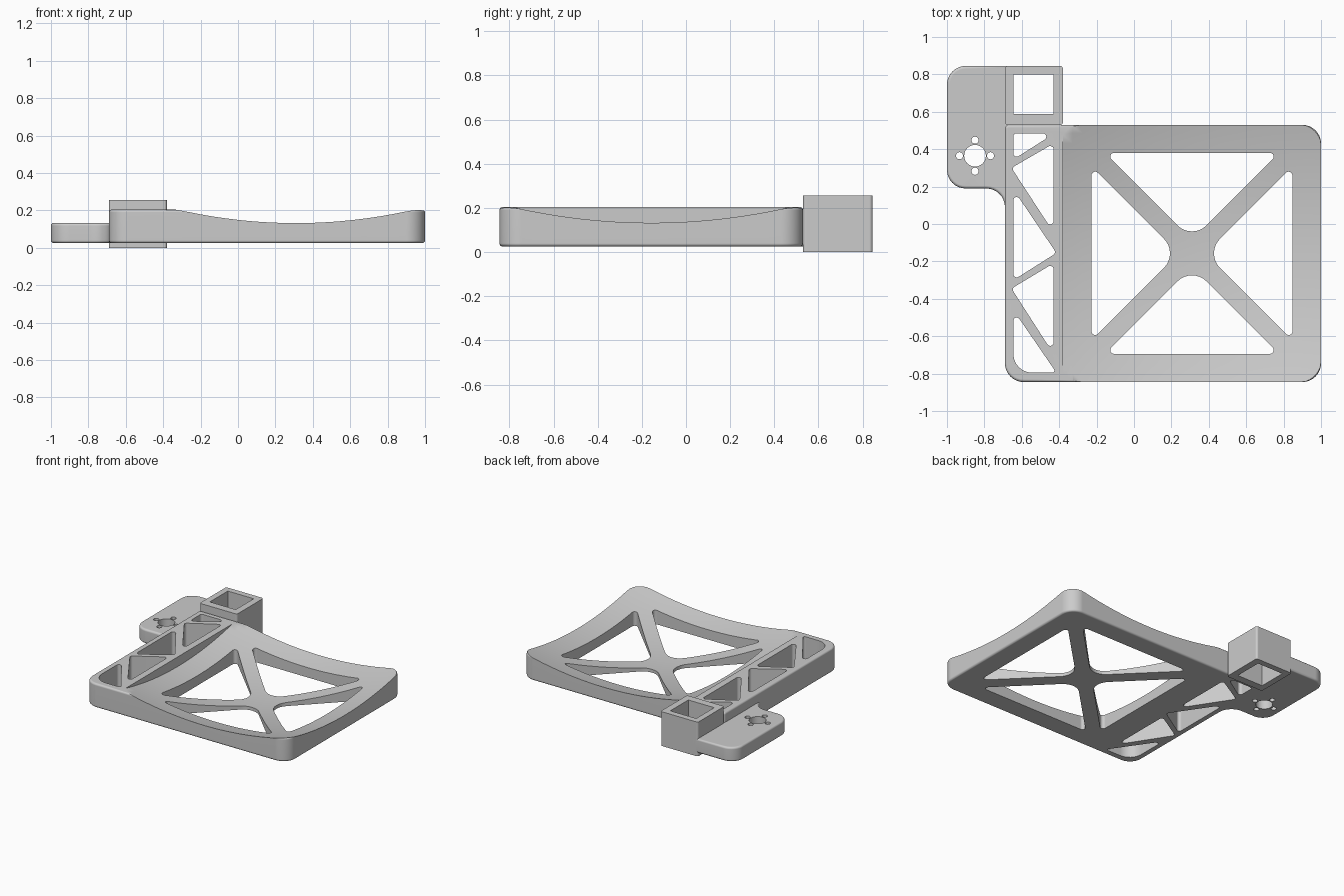
import bpy, bmesh, math
from mathutils import Vector, Matrix

cube = bpy.data.objects.get("Cube")
if cube:
    bpy.data.objects.remove(cube, do_unlink=True)

GREY = (0.6, 0.6, 0.6, 1)
grey = bpy.data.materials.new("plain grey")
grey.use_nodes = True
grey.diffuse_color = GREY
grey.node_tree.nodes["Principled BSDF"].inputs["Base Color"].default_value = GREY


def rounded(corners, steps=8):
    """Outline from (x, y, radius) corners."""
    pts = []
    n = len(corners)
    for i, (x, y, r) in enumerate(corners):
        p = Vector((x, y))
        if r == 0:
            pts.append(p)
            continue
        a = (Vector(corners[i - 1][:2]) - p).normalized()
        b = (Vector(corners[(i + 1) % n][:2]) - p).normalized()
        half = a.angle(b) / 2
        t = r / math.tan(half)
        c = p + (a + b).normalized() * (r / math.sin(half))
        start = p + a * t - c
        sweep = math.pi - 2 * half
        if start.x * (p + b * t - c).y - start.y * (p + b * t - c).x < 0:
            sweep = -sweep
        pts += [c + Matrix.Rotation(sweep * k / steps, 2) @ start for k in range(steps + 1)]
    return pts


def rect(x0, x1, y0, y1, r):
    return rounded([(x0, y0, r), (x1, y0, r), (x1, y1, r), (x0, y1, r)])


def circle(x, y, r, n=32):
    return [Vector((x + r * math.cos(k * math.tau / n), y + r * math.sin(k * math.tau / n)))
            for k in range(n)]


def prisms(name, outlines, z0, z1, bevel=0):
    """One object holding an extruded prism for each outline."""
    bm = bmesh.new()
    for pts in outlines:
        low = [bm.verts.new((p.x, p.y, z0)) for p in pts]
        high = [bm.verts.new((p.x, p.y, z1)) for p in pts]
        bm.faces.new(low)
        bm.faces.new(high)
        for i in range(len(pts)):
            bm.faces.new((low[i - 1], low[i], high[i], high[i - 1]))
    bmesh.ops.recalc_face_normals(bm, faces=bm.faces[:])
    if bevel:
        rim = [e for e in bm.edges if abs(e.verts[0].co.z - e.verts[1].co.z) < 1e-5]
        bmesh.ops.bevel(bm, geom=rim, offset=bevel, segments=3, profile=0.5,
                        affect='EDGES', clamp_overlap=False)
    return to_object(name, bm)


def to_object(name, bm):
    me = bpy.data.meshes.new(name)
    bm.to_mesh(me)
    bm.free()
    me.materials.append(grey)
    ob = bpy.data.objects.new(name, me)
    bpy.context.collection.objects.link(ob)
    return ob


def cut(ob, cutter):
    mod = ob.modifiers.new("cut", 'BOOLEAN')
    mod.operation = 'DIFFERENCE'
    mod.solver = 'EXACT'
    mod.object = cutter
    bpy.context.view_layer.update()
    done = bpy.data.meshes.new_from_object(ob.evaluated_get(bpy.context.evaluated_depsgraph_get()))
    ob.modifiers.clear()
    ob.data = done
    bpy.data.objects.remove(cutter, do_unlink=True)


def finish(ob):
    bpy.ops.object.select_all(action='DESELECT')
    ob.select_set(True)
    bpy.context.view_layer.objects.active = ob
    bpy.ops.object.shade_smooth_by_angle(angle=math.radians(35))
    ob.modifiers.new("even shading", 'WEIGHTED_NORMAL').keep_sharp = True


BOTTOM, TOP = 0.025, 0.205
CX, CY = 0.31, -0.157

# Main frame: tray and truss rail in one slab
frame = prisms("tray_frame", [rounded([(-0.69, -0.845, 0.1), (1, -0.845, 0.1),
                                       (1, 0.53, 0.1), (-0.69, 0.53, 0.02)])],
               BOTTOM, TOP, 0.015)

# Shallow bowl cut into the tray side
bm = bmesh.new()
bmesh.ops.create_cube(bm, size=1)
bmesh.ops.subdivide_edges(bm, edges=bm.edges[:], cuts=27, use_grid_fill=True)
for v in bm.verts:
    t = v.co.z + 0.5
    x = -0.38 + (v.co.x + 0.5) * 1.45
    y = CY + v.co.y * 1.5
    floor = 0.047 + 0.18 * ((x - CX) ** 2 + (y - CY) ** 2)
    v.co = (x, y, floor * (1 - t) + 0.6 * t)
cut(frame, to_object("bowl_cutter", bm))

# Four triangular windows leaving a cross brace
windows = []
for k in range(4):
    turn = Matrix.Rotation(k * math.pi / 2, 2)
    tri = [(-0.465, 0.537, 0.02), (0, 0.072, 0.11), (0.465, 0.537, 0.02)]
    windows.append([turn @ p + Vector((CX, CY)) for p in rounded(tri)])

# Zigzag windows in the truss rail
L, R, r = -0.645, -0.43, 0.018
rail = [
    [(L, 0.485, r), (L, 0.345, r), (-0.425, 0.485, r)],
    [(R, 0.43, r), (R, -0.045, r), (-0.655, 0.3, r)],
    [(L, 0.185, r), (L, -0.3, r), (-0.415, -0.155, r)],
    [(R, -0.21, r), (R, -0.695, r), (-0.655, -0.345, r)],
    [(L, -0.46, r), (L, -0.795, 0.1), (-0.415, -0.795, 0.012)],
]
windows += [rounded(c, 6) for c in rail]
cut(frame, prisms("window_cutter", windows, -0.2, 0.5))
finish(frame)

# Square socket, open through
socket = prisms("square_socket", [rect(-0.69, -0.38, 0.53, 0.845, 0.015)], 0, 0.257)
cut(socket, prisms("socket_cutter", [rect(L, R, 0.587, 0.8, 0)], -0.2, 0.5))
finish(socket)

# Side mounting plate with a hub hole and four screw holes
plate = prisms("mounting_plate", [rounded([
    (-1, 0.845, 0.1), (-1, 0.19, 0.1), (-0.69, 0.19, 0.1), (-0.69, 0.05, 0),
    (-0.655, 0.05, 0), (-0.655, 0.845, 0)])], BOTTOM, 0.133, 0.015)
holes = [circle(-0.85, 0.365, 0.058)]
for k in range(4):
    a = k * math.pi / 2
    holes.append(circle(-0.85 + 0.083 * math.cos(a), 0.365 + 0.083 * math.sin(a), 0.019, 20))
cut(plate, prisms("hole_cutter", holes, -0.2, 0.5))
finish(plate)
